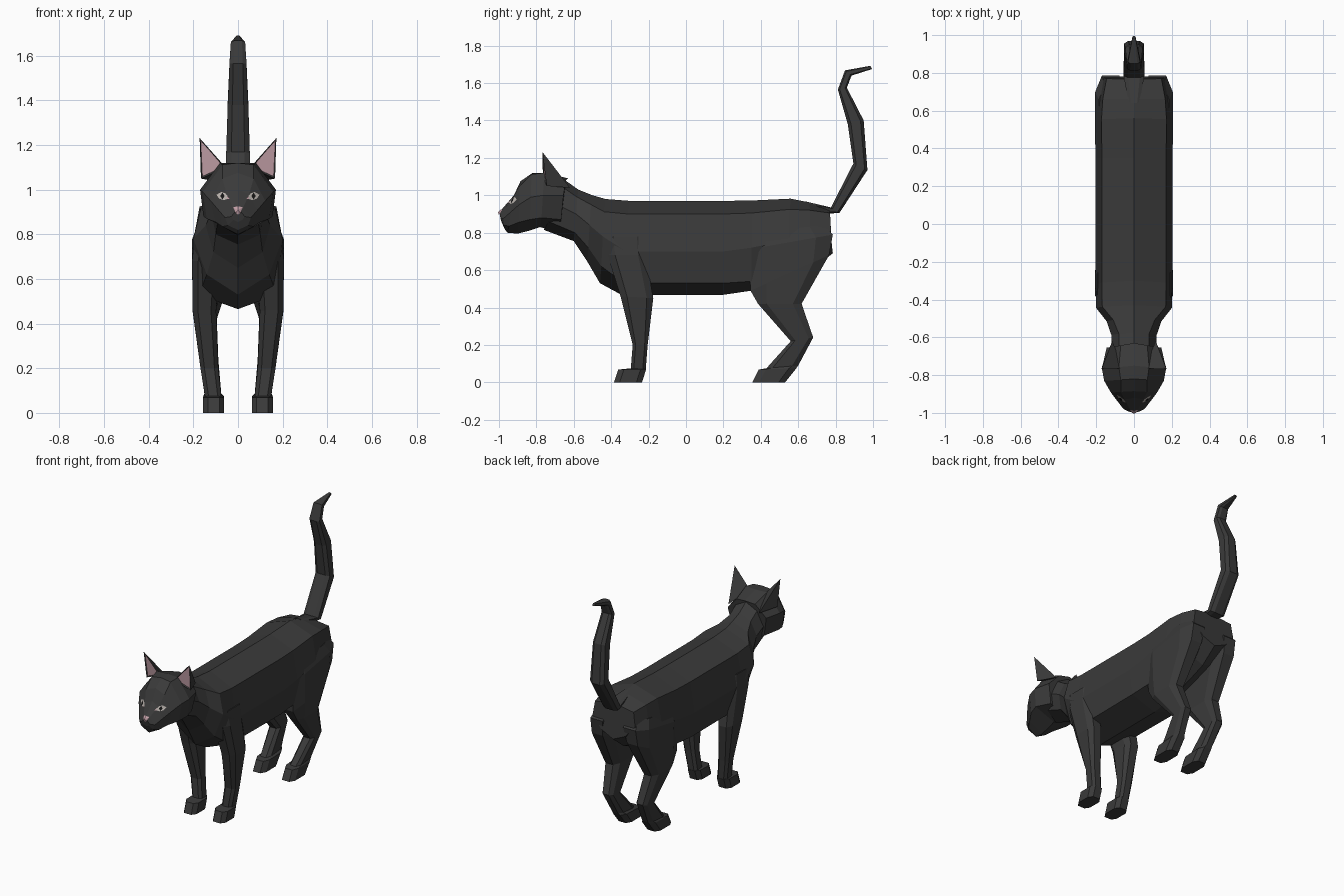
import bpy, bmesh
from mathutils import Vector
from mathutils.bvhtree import BVHTree

if "Cube" in bpy.data.objects:
    bpy.data.objects.remove(bpy.data.objects["Cube"])


def material(name, rgb):
    m = bpy.data.materials.new(name)
    m.diffuse_color = (*rgb, 1)
    m.use_nodes = True
    m.node_tree.nodes["Principled BSDF"].inputs["Base Color"].default_value = m.diffuse_color
    return m


fur = material("charcoal_fur", (0.042, 0.042, 0.042))
pink = material("soft_pink", (0.56, 0.36, 0.40))
pale = material("pale_eye", (0.50, 0.46, 0.43))
black = material("black_pupil", (0.008, 0.008, 0.008))


def finish(name, bm, mats):
    me = bpy.data.meshes.new(name)
    bm.to_mesh(me)
    bm.free()
    ob = bpy.data.objects.new(name, me)
    bpy.context.collection.objects.link(ob)
    for m in mats:
        me.materials.append(m)
    return ob


def loft(name, rings):
    """Skin closed rings of equal length and cap both ends."""
    bm = bmesh.new()
    vs = [[bm.verts.new(p) for p in r] for r in rings]
    n = len(vs[0])
    for a, b in zip(vs, vs[1:]):
        for i in range(n):
            j = (i + 1) % n
            bm.faces.new((a[i], a[j], b[j], b[i]))
    bm.faces.new(vs[0])
    bm.faces.new(vs[-1])
    bmesh.ops.recalc_face_normals(bm, faces=bm.faces)
    return finish(name, bm, [fur])


def torso_ring(y0, y1, zt, x1, z1, x2, z2, x3, z3, zb):
    """Symmetric eight-sided section; y leans from y0 (top) to y1 (bottom)."""
    half = [(0, zt), (x1, z1), (x2, z2), (x3, z3), (0, zb)]
    right = [(x, y0 + (y1 - y0) * i / 4, z) for i, (x, z) in enumerate(half)]
    return right + [(-x, y, z) for x, y, z in right[3:0:-1]]


def limb_ring(yf, zf, yb, zb, xi, xo, side=1):
    """Chamfered rectangle between a front and a back point."""
    shape = [(.22, 0), (.78, 0), (1, .2), (1, .8), (.78, 1), (.22, 1), (0, .8), (0, .2)]
    return [(side * (xi + (xo - xi) * u), yf + (yb - yf) * v, zf + (zb - zf) * v)
            for u, v in shape]


# Torso and neck
body = [
    (-.66, -.76, 1.09, .08, 1.06, .12, .96, .09, .86, .815),
    (-.575, -.60, 1.03, .08, .99, .12, .90, .10, .80, .755),
    (-.50, -.53, 1.0, .11, .95, .145, .84, .11, .72, .65),
    (-.43, -.46, .98, .168, .912, .20, .78, .14, .62, .53),
    (-.30, -.34, .97, .17, .90, .203, .70, .175, .53, .465),
    (.20, .20, .97, .17, .90, .203, .70, .18, .53, .468),
    (.35, .35, .972, .17, .905, .203, .72, .175, .54, .49),
    (.56, .54, .982, .172, .925, .203, .76, .15, .62, .55),
    (.66, .67, .962, .165, .92, .188, .78, .12, .65, .60),
    (.765, .785, .925, .145, .905, .16, .81, .09, .73, .69),
]
loft("body", [torso_ring(*r) for r in body])

# Head with tapered muzzle
head_rings = [
    (-.63, -.68, 1.09, .07, 1.08, .145, 1.0, .12, .87, .80),
    (-.75, -.78, 1.12, .08, 1.12, .17, 1.0, .155, .88, .83),
    (-.82, -.84, 1.12, .07, 1.112, .158, .99, .14, .87, .81),
    (-.885, -.90, 1.075, .07, 1.05, .122, .95, .10, .855, .795),
    (-.92, -.955, 1.0, .05, .98, .088, .91, .07, .835, .80),
    (-.985, -.97, .925, .022, .918, .058, .875, .045, .84, .82),
    (-1.0, -.985, .908, .012, .903, .03, .88, .02, .865, .855),
]
head = loft("head", [torso_ring(*r) for r in head_rings])
tree = BVHTree.FromObject(head, bpy.context.evaluated_depsgraph_get())


def face_plate(name, pts, mat, lift):
    """Thin patch dropped on the front of the head from (x, z) points."""
    bm = bmesh.new()
    c = (sum(p[0] for p in pts) / len(pts), sum(p[1] for p in pts) / len(pts))
    vs = []
    for x, z in [c] + pts:
        hit = tree.ray_cast(Vector((x, -2, z)), Vector((0, 1, 0)))[0]
        vs.append(bm.verts.new((x, (hit.y if hit else -.9) - lift, z)))
    ring = vs[1:]
    for a, b in zip(ring, ring[1:] + ring[:1]):
        f = bm.faces.new((vs[0], a, b))
        f.normal_update()
        if f.normal.y > 0:
            f.normal_flip()
    finish(name, bm, [mat])


# Nose
face_plate("nose", [(-.022, .922), (0, .926), (.022, .922), (.010, .896), (0, .888), (-.010, .896)], pink, .005)

# Limbs: front point, back point, inner x, outer x
front_leg = [
    (-.43, .78, -.22, .78, .08, .195),
    (-.42, .68, -.215, .68, .08, .206),
    (-.35, .46, -.175, .45, .098, .203),
    (-.285, .20, -.205, .20, .088, .168),
    (-.295, .075, -.215, .07, .075, .148),
    (-.362, .068, -.213, .07, .062, .156),
    (-.385, 0, -.235, 0, .062, .156),
]
hind_leg = [
    (.34, .80, .74, .84, .05, .185),
    (.335, .71, .785, .79, .04, .207),
    (.345, .49, .765, .68, .06, .204),
    (.385, .42, .618, .42, .095, .195),
    (.56, .22, .68, .24, .088, .168),
    (.43, .075, .60, .09, .075, .15),
    (.388, .068, .59, .075, .062, .156),
    (.355, 0, .53, 0, .062, .156),
]
for side, label in ((1, "left"), (-1, "right")):
    loft("front_leg_" + label, [limb_ring(*r, side) for r in front_leg])
    loft("hind_leg_" + label, [limb_ring(*r, side) for r in hind_leg])

    # Ear: pyramid whose front face is inset in pink
    bm = bmesh.new()
    inner, outer, back, tip = [bm.verts.new((side * x, y, z)) for x, y, z in (
        (.055, -.765, 1.10), (.166, -.745, 1.05), (.115, -.62, 1.04), (.172, -.768, 1.232))]
    front = bm.faces.new((inner, outer, tip))
    for tri in ((outer, back, tip), (back, inner, tip), (inner, back, outer)):
        bm.faces.new(tri)
    bmesh.ops.recalc_face_normals(bm, faces=bm.faces)
    bmesh.ops.inset_individual(bm, faces=[front], thickness=.011, depth=-.006)
    front.material_index = 1
    finish("ear_" + label, bm, [fur, pink])

    # Eye and pupil
    eye = [(.040, .962), (.055, .983), (.075, .990), (.096, .978), (.085, .960), (.062, .954)]
    pupil = [(.060, .972), (.070, .987), (.080, .972), (.070, .957)]
    face_plate("eye_" + label, [(side * x, z) for x, z in eye], pale, .004)
    face_plate("pupil_" + label, [(side * x, z) for x, z in pupil], black, .008)
    corner = [(.036, .958), (.047, .972), (.050, .959)]
    face_plate("eye_corner_" + label, [(side * x, z) for x, z in corner], pink, .007)

# Tail, curling up and back
tail = [
    (.64, .967, .68, .90, .03), (.775, .935, .82, .905, .055),
    (.895, 1.17, .97, 1.135, .053), (.865, 1.38, .95, 1.40, .046),
    (.812, 1.565, .86, 1.575, .038), (.85, 1.668, .885, 1.64, .032),
    (.985, 1.692, .995, 1.675, .008),
]
loft("tail", [limb_ring(yf, zf, yb, zb, -w, w) for yf, zf, yb, zb, w in tail])
